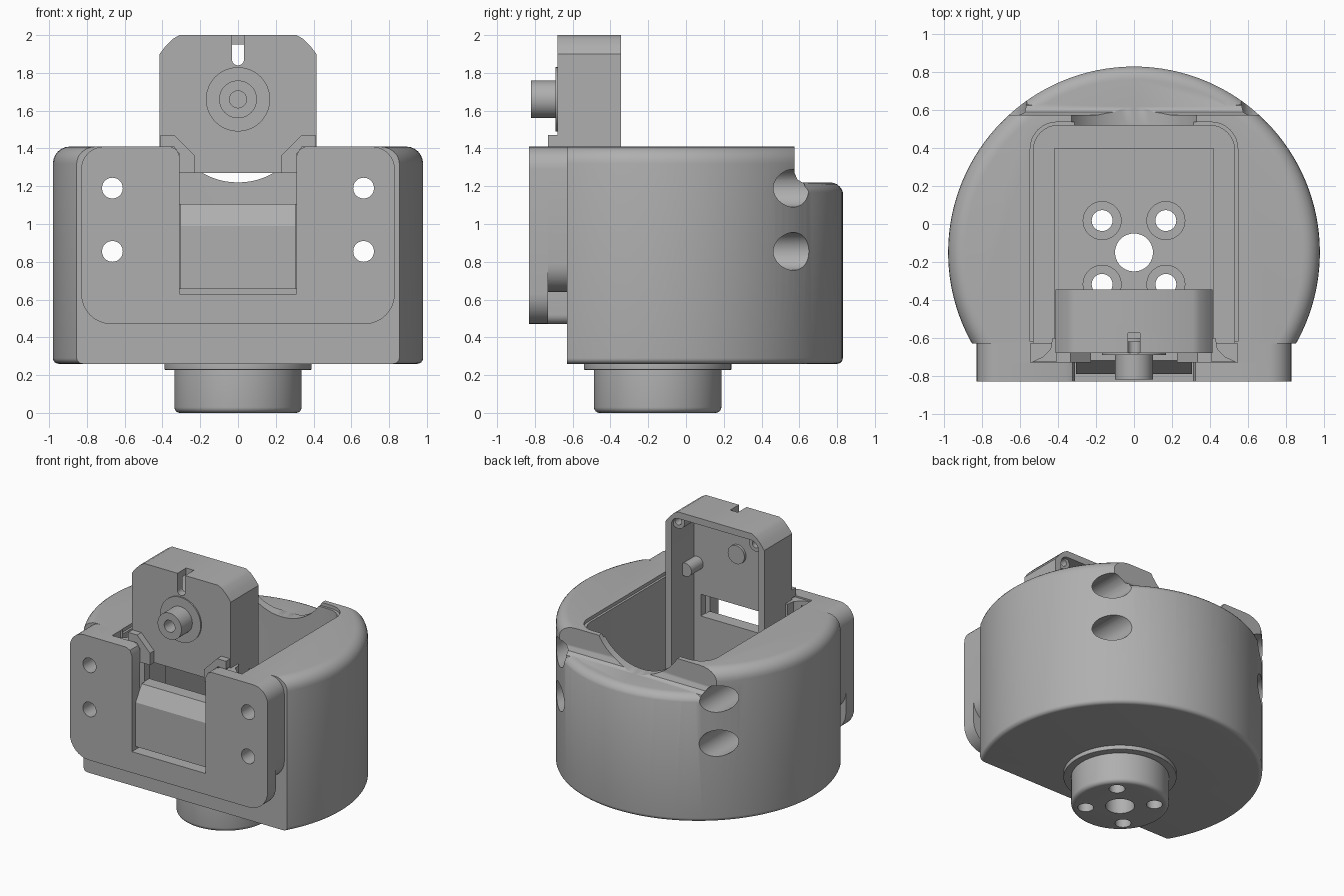
import bpy, bmesh, math

cube = bpy.data.objects.get("Cube")
if cube:
    bpy.data.objects.remove(cube, do_unlink=True)

grey = bpy.data.materials.new("plain grey")
grey.use_nodes = True
COLOUR = (0.43, 0.43, 0.43, 1)
grey.diffuse_color = COLOUR
grey.node_tree.nodes["Principled BSDF"].inputs["Base Color"].default_value = COLOUR
CY = -0.15  # centre of the round body and hub


def finish(name, bm):
    bmesh.ops.recalc_face_normals(bm, faces=bm.faces)
    mesh = bpy.data.meshes.new(name)
    bm.to_mesh(mesh)
    bm.free()
    mesh.materials.append(grey)
    ob = bpy.data.objects.new(name, mesh)
    bpy.context.collection.objects.link(ob)
    return ob


def prism(name, pts, axis, lo, hi):
    """Extrude a 2D outline along an axis."""
    place = {"x": lambda p, t: (t, p[0], p[1]),
             "y": lambda p, t: (p[0], t, p[1]),
             "z": lambda p, t: (p[0], p[1], t)}[axis]
    bm = bmesh.new()
    a = [bm.verts.new(place(p, lo)) for p in pts]
    b = [bm.verts.new(place(p, hi)) for p in pts]
    bm.faces.new(a)
    bm.faces.new(b)
    for i in range(len(pts)):
        j = (i + 1) % len(pts)
        bm.faces.new((a[i], a[j], b[j], b[i]))
    return finish(name, bm)


def rect(x0, y0, x1, y1, low=0, high=0, steps=8):
    """Rectangle outline with rounded lower and upper corners."""
    pts = []
    corners = ((x1, y0, -1, 1, low, -90), (x1, y1, -1, -1, high, 0),
               (x0, y1, 1, -1, high, 90), (x0, y0, 1, 1, low, 180))
    for x, y, sx, sy, r, start in corners:
        for i in range(steps + 1 if r else 1):
            t = math.radians(start + 90 * i / steps)
            pts.append((x + sx * r + r * math.cos(t), y + sy * r + r * math.sin(t)))
    return pts


def rod(name, u, v, r, axis, lo, hi, n=40):
    ring = [(u + r * math.cos(math.tau * i / n), v + r * math.sin(math.tau * i / n))
            for i in range(n)]
    return prism(name, ring, axis, lo, hi)


def box(name, x0, x1, y0, y1, z0, z1):
    return prism(name, rect(x0, y0, x1, y1), "z", z0, z1)


def lathe(name, r, z0, z1, round_low, round_high, n=128):
    """Round drum with softened rims, standing on the body axis."""
    profile = []
    for k in range(7):
        t = math.radians(-90 + 15 * k)
        profile.append((r - round_low + round_low * math.cos(t),
                        z0 + round_low + round_low * math.sin(t)))
    for k in range(7):
        t = math.radians(15 * k)
        profile.append((r - round_high + round_high * math.cos(t),
                        z1 - round_high + round_high * math.sin(t)))
    bm = bmesh.new()
    rings = [[bm.verts.new((q * math.cos(math.tau * i / n), CY + q * math.sin(math.tau * i / n), z))
              for i in range(n)] for q, z in profile]
    for a, b in zip(rings, rings[1:]):
        for i in range(n):
            j = (i + 1) % n
            bm.faces.new((a[i], a[j], b[j], b[i]))
    bm.faces.new(rings[0])
    bm.faces.new(rings[-1])
    return finish(name, bm)


def combine(ob, others, how="DIFFERENCE"):
    """Apply booleans and discard the helpers."""
    for other in others:
        mod = ob.modifiers.new("cut", "BOOLEAN")
        mod.operation, mod.solver, mod.object = how, "EXACT", other
        bpy.context.view_layer.objects.active = ob
        bpy.ops.object.modifier_apply(modifier=mod.name)
        bpy.data.objects.remove(other, do_unlink=True)
    return ob


def screw_holes(r, lo, hi):
    return [rod("cutter", x, CY + y, r, "z", lo, hi)
            for x in (-0.168, 0.168) for y in (-0.168, 0.168)]


def mount_holes(r, lo, hi):
    return [rod("cutter", x, z, r, "y", lo, hi) for x in (-0.665, 0.665) for z in (0.855, 1.19)]


# Round body: flat front, lowered rear shelf, deep pocket, saddle in the rear wall
body = lathe("body", 0.98, 0.26, 1.41, 0.03, 0.09)
shelf_profile = [(0.575, 1.6), (0.575, 1.27), (0.59, 1.235), (0.625, 1.215),
                 (0.7, 1.0), (1.1, 1.0), (1.1, 1.6)]
shelf = prism("cutter", shelf_profile, "x", -1.2, 1.2)
combine(shelf, [lathe("cutter", 0.983, 0.2, 1.22, 0.03, 0.07)])
saddle = rod("cutter", 0, 1.6, 0.38, "y", 0.4, 0.9, 64)
combine(body, [box("cutter", -2, 2, -2, -0.63, 0, 2), shelf, saddle,
               prism("cutter", rect(-0.53, -0.9, 0.53, 0.52, 0, 0.13), "z", 0.47, 2),
               prism("cutter", rect(-0.547, -0.62, 0.547, 0.537, 0, 0.14), "z", 1.385, 2)]
        + mount_holes(0.1, 0, 1) + mount_holes(0.055, -1, 0.1)
        + screw_holes(0.055, 0, 1) + [rod("cutter", 0, CY, 0.1, "z", 0, 1)])

# Output hub below the body
collar = lathe("hub_collar", 0.39, 0.228, 0.262, 0.004, 0.004)
hub = lathe("hub", 0.337, 0, 0.25, 0.03, 0.004)
for part in (collar, hub):
    combine(part, screw_holes(0.055, -0.1, 1) + [rod("cutter", 0, CY, 0.1, "z", -0.1, 1)])

# Front plate in two layers with a notch and four mounting holes
plate = prism("front_plate", rect(-0.83, 0.47, 0.83, 1.41, 0.16, 0.12), "y", -0.83, -0.73)
notch = [(-0.31, 0.63), (0.31, 0.63), (0.31, 1.36), (0.325, 1.395), (0.36, 1.411), (0.36, 1.6),
         (-0.36, 1.6), (-0.36, 1.411), (-0.325, 1.395), (-0.31, 1.36)]
combine(plate, [prism("cutter", notch, "y", -1, 0)] + mount_holes(0.055, -1, 0))
spacer = prism("plate_spacer", rect(-0.83, 0.64, 0.83, 1.41, 0.15, 0.12), "y", -0.73, -0.629)
combine(spacer, [box("cutter", -0.545, 0.545, -1, 0, 0.66, 2)] + mount_holes(0.055, -1, 0))
prism("spacer_foot", rect(-0.66, 0.47, 0.66, 0.66, 0.05), "y", -0.73, -0.629)

# Sloped block filling the lower part of the notch
prism("notch_block", [(-0.79, 0.655), (-0.79, 0.99), (-0.72, 1.105), (-0.62, 1.105), (-0.62, 0.655)],
      "x", -0.305, 0.305)

# Upright housing: open at the back, with a slot in the front wall
W = 0.415
outline = [(-W, 0.47), (W, 0.47), (W, 1.9), (0.385, 1.94), (0.345, 1.98), (0.31, 2),
           (-0.31, 2), (-0.345, 1.98), (-0.385, 1.94), (-W, 1.9)]
housing = prism("housing", outline, "y", -0.68, -0.345)
slot = prism("cutter", rect(-0.032, 1.84, 0.032, 2.2, 0.031), "y", -1, -0.575)
hollow = prism("cutter", rect(-0.365, 0.5, 0.365, 1.95, 0, 0.06), "y", -0.62, 0)
combine(housing, [hollow, slot, box("cutter", -0.31, 0.31, -1, -0.6, 1.105, 1.27)])
for side, s in (("left", 1), ("right", -1)):
    post = rod(side + "_screw_post", s * 0.325, 1.915, 0.055, "y", -0.65, -0.37)
    combine(post, [rod("cutter", s * 0.325, 1.915, 0.028, "y", -0.5, 0)])
    clip = [(0.41, 1.47), (0.335, 1.47), (0.227, 1.36), (0.227, 1.27), (0.31, 1.27),
            (0.31, 1.37), (0.34, 1.41), (0.41, 1.41)]
    prism(side + "_clip", [(s * x, z) for x, z in clip], "y", -0.73, -0.67)
    wing = [(0.40, -0.6), (0.40, -0.728), (0.54, -0.728), (0.48, -0.70), (0.44, -0.66), (0.43, -0.6)]
    prism(side + "_wing", [(s * x, y) for x, y in wing], "z", 0.67, 1.4)

# Boss on the housing front, with a blind bore, and its button inside
rod("boss_disc", 0, 1.66, 0.17, "y", -0.69, -0.67, 48)
boss = rod("boss", 0, 1.66, 0.1, "y", -0.82, -0.67, 48)
combine(boss, [rod("cutter", 0, 1.66, 0.045, "y", -0.9, -0.7)])
rod("inner_button", 0, 1.66, 0.07, "y", -0.64, -0.6)
rod("side_peg", 0.34, 1.5, 0.05, "y", -0.64, -0.48)

# Floor plate in the pocket with counterbored screw holes
floor = box("floor_plate", -0.42, 0.42, -0.62, 0.4, 0.465, 0.56)
combine(floor, screw_holes(0.1, 0.52, 1) + screw_holes(0.055, 0, 1)
        + [rod("cutter", 0, CY, 0.1, "z", 0, 1)])

# Clear the lower housing edge where the front screws pass
combine(housing, screw_holes(0.1, 0.4, 0.56))

# Smooth rounded surfaces, keep hard edges
for ob in bpy.context.collection.objects:
    if ob.type == "MESH" and ob.data.materials and ob.data.materials[0] == grey:
        bpy.ops.object.select_all(action="DESELECT")
        ob.select_set(True)
        bpy.context.view_layer.objects.active = ob
        bpy.ops.object.shade_smooth_by_angle(angle=math.radians(30))
